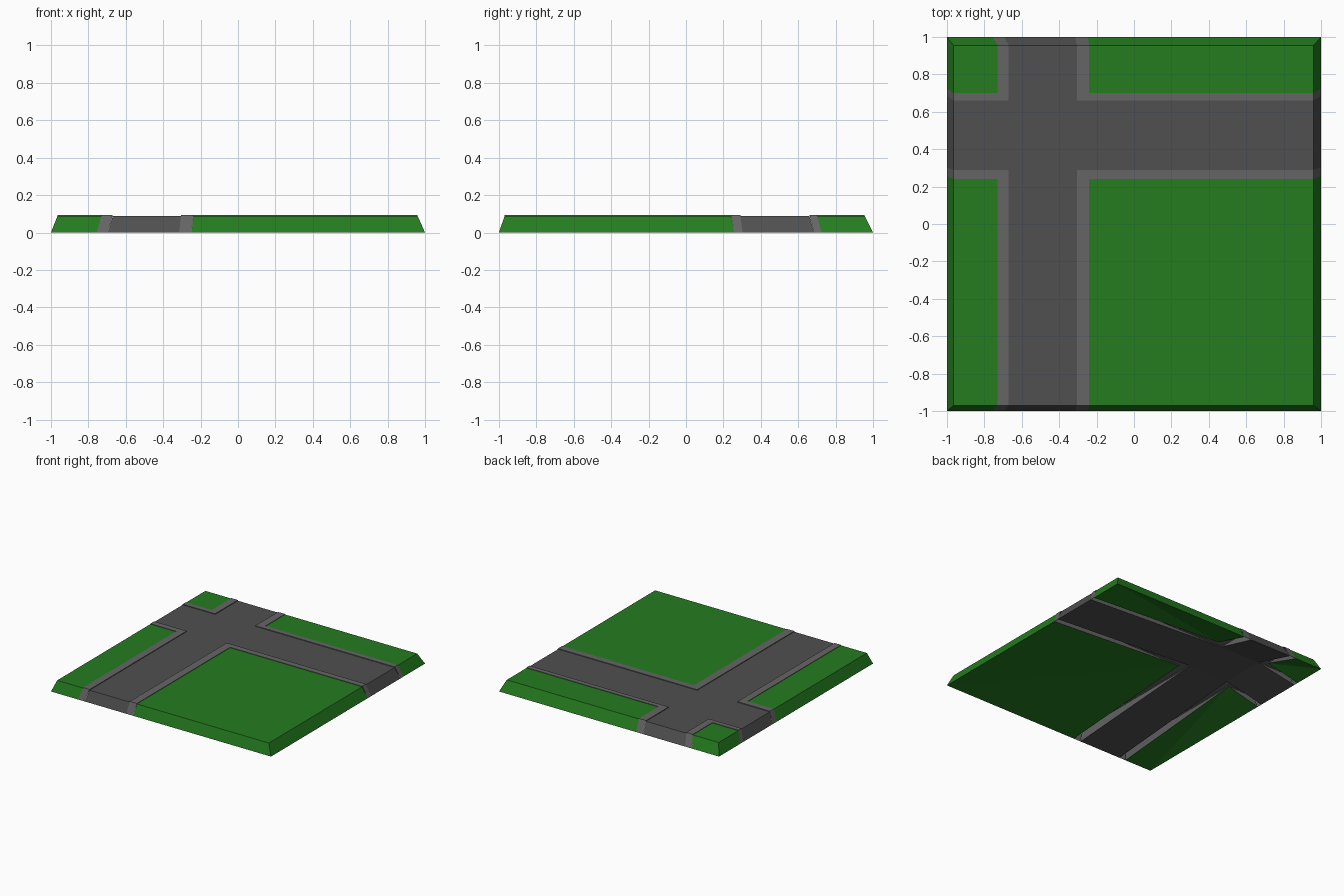
import bpy

if "Cube" in bpy.data.objects:
    bpy.data.objects.remove(bpy.data.objects["Cube"])

# Grid lines of the tile on the top face and on the wider lower rim
TX = [-0.965, -0.73, -0.67, -0.305, -0.24, 0.96]
TY = [-0.97, 0.24, 0.29, 0.66, 0.70, 0.955]
BX = [-1.0, -0.755, -0.695, -0.315, -0.247, 1.0]
BY = [-1.0, 0.258, 0.302, 0.686, 0.725, 1.0]
Z_ROAD, Z_GRASS, Z_WALK = 0.087, 0.089, 0.093
Z_UNDER = 0.084     # inner corners of the sloping underside


def material(name, rgb):
    m = bpy.data.materials.new(name)
    m.diffuse_color = (*rgb, 1)
    m.use_nodes = True
    m.node_tree.nodes["Principled BSDF"].inputs["Base Color"].default_value = m.diffuse_color
    return m


GRASS = material("grass", (0.018, 0.20, 0.014))
WALK = material("pavement", (0.13, 0.13, 0.13))
ROAD = material("asphalt", (0.08, 0.08, 0.08))


def top(p, h):
    return (TX[p[0]], TY[p[1]], h)


def under(p):
    """Underside point: on the ground at the rim, raised inside."""
    if 0 in p or 5 in p:
        return (BX[p[0]], BY[p[1]], 0)
    return top(p, Z_UNDER)


def ccw(loop):
    pts = [(TX[i], TY[j]) for i, j in loop]
    area = sum(p[0] * q[1] - q[0] * p[1] for p, q in zip(pts, pts[1:] + pts[:1]))
    return loop if area > 0 else loop[::-1]


def slab(name, loop, z, mat, bases=(), step=0, walls=()):
    """Top face, sloped outer walls, kerb walls, underside and end gussets."""
    loop = ccw(loop)
    verts, faces = [], []

    def face(corners):
        faces.append(list(range(len(verts), len(verts) + len(corners))))
        verts.extend(corners)

    face([top(p, z) for p in loop])
    for p, q in zip(loop, loop[1:] + loop[:1]):
        if any(p[k] == q[k] and p[k] in (0, 5) for k in (0, 1)):
            face([under(p), under(q), top(q, z), top(p, z)])
        elif step:
            face([top(p, z - step), top(q, z - step), top(q, z), top(p, z)])
    for base in bases:
        face([under(p) for p in ccw(base)[::-1]])
    for rim, inner in walls:
        face([under(rim), under(inner), top(rim, Z_UNDER)])
    mesh = bpy.data.meshes.new(name)
    mesh.from_pydata(verts, [], faces)
    mesh.materials.append(mat)
    ob = bpy.data.objects.new(name, mesh)
    bpy.context.collection.objects.link(ob)


# Crossroads: four arms dipping to the rim below
slab("road", [(2, 0), (3, 0), (3, 2), (5, 2), (5, 3), (3, 3),
              (3, 5), (2, 5), (2, 3), (0, 3), (0, 2), (2, 2)], Z_ROAD, ROAD,
     bases=[[(2, 2), (3, 2), (3, 3), (2, 3)],
            [(2, 0), (3, 0), (3, 2), (2, 2)], [(2, 3), (3, 3), (3, 5), (2, 5)],
            [(0, 2), (2, 2), (2, 3), (0, 3)], [(3, 2), (5, 2), (5, 3), (3, 3)]])

# Four corners: lawn plus L-shaped pavement (a outer, b lawn edge, c road edge)
for xn, (xa, xb, xc) in (("left", (0, 1, 2)), ("right", (5, 4, 3))):
    for yn, (ya, yb, yc) in (("front", (0, 1, 2)), ("back", (5, 4, 3))):
        slab(f"lawn_{yn}_{xn}", [(xa, ya), (xb, ya), (xb, yb), (xa, yb)],
             Z_GRASS, GRASS,
             bases=[[(xa, ya), (xb, ya), (xb, yb)], [(xa, ya), (xb, yb), (xa, yb)]])
        slab(f"pavement_{yn}_{xn}",
             [(xb, ya), (xc, ya), (xc, yc), (xa, yc), (xa, yb), (xb, yb)],
             Z_WALK, WALK, step=Z_WALK - Z_ROAD,
             walls=[((xb, ya), (xb, yb)), ((xc, ya), (xc, yc)),
                    ((xa, yb), (xb, yb)), ((xa, yc), (xc, yc))])
